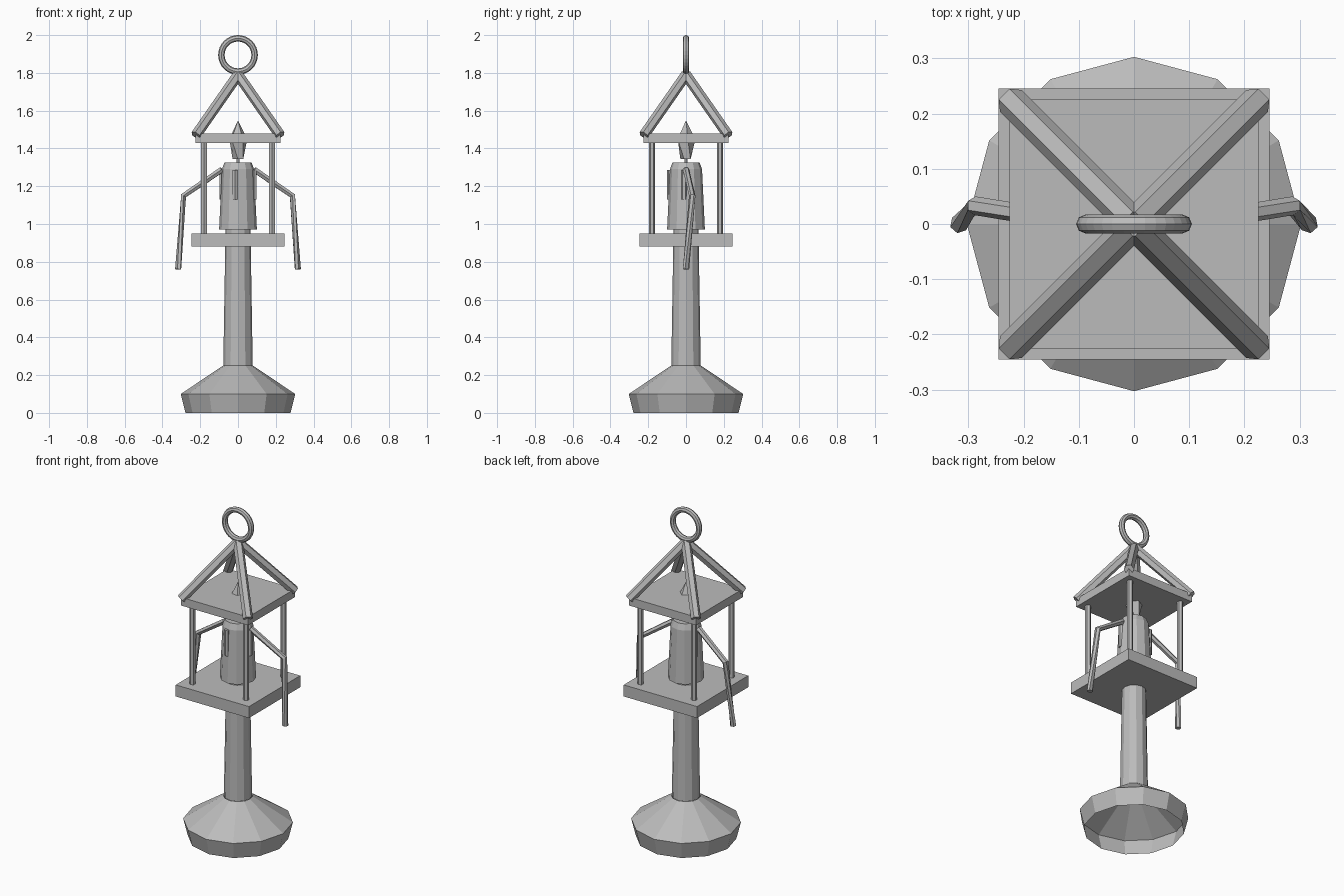
import bpy, bmesh, math
from mathutils import Vector

if "Cube" in bpy.data.objects:
    bpy.data.objects.remove(bpy.data.objects["Cube"])

grey = bpy.data.materials.new("stone_grey")
grey.diffuse_color = (0.5, 0.5, 0.5, 1)
grey.use_nodes = True
grey.node_tree.nodes["Principled BSDF"].inputs["Base Color"].default_value = grey.diffuse_color


def finish(name, bm, fix=True):
    if fix:
        bmesh.ops.recalc_face_normals(bm, faces=bm.faces)
    me = bpy.data.meshes.new(name)
    bm.to_mesh(me)
    bm.free()
    me.materials.append(grey)
    ob = bpy.data.objects.new(name, me)
    bpy.context.collection.objects.link(ob)
    return ob


def loft(name, rings, caps=(True, True), fix=True):
    """Skin a list of equal-length point rings."""
    bm = bmesh.new()
    vs = [[bm.verts.new(p) for p in ring] for ring in rings]
    n = len(vs[0])
    for a, b in zip(vs, vs[1:]):
        for i in range(n):
            j = (i + 1) % n
            bm.faces.new((a[i], a[j], b[j], b[i]))
    if caps[0]:
        bm.faces.new(vs[0][::-1])
    if caps[1]:
        bm.faces.new(vs[-1])
    return finish(name, bm, fix)


def circle(r, z, n=12, turn=0.0):
    return [(r * math.cos(turn + math.tau * i / n),
             r * math.sin(turn + math.tau * i / n), z) for i in range(n)]


def lathe(name, profile, n=12, caps=(True, True), fix=True):
    return loft(name, [circle(r, z, n) for r, z in profile], caps, fix)


def tube(name, points, r, n=6):
    """Polygonal bar along a path, with mitred joints."""
    pts = [Vector(p) for p in points]
    rings = []
    for i, p in enumerate(pts):
        d0 = (p - pts[max(i - 1, 0)]).normalized()
        d1 = (pts[min(i + 1, len(pts) - 1)] - p).normalized()
        d = (d0 + d1).normalized()
        side = d.cross(Vector((0, 0, 1)))
        side = side.normalized() if side.length > 0.01 else Vector((0, 1, 0))
        up = side.cross(d)
        rings.append([p + r * (math.cos(math.tau * k / n) * side
                               + math.sin(math.tau * k / n) * up) for k in range(n)])
    return loft(name, rings)


def slab(name, half, z0, z1):
    sq = [(-half, -half), (half, -half), (half, half), (-half, half)]
    return loft(name, [[(x, y, z) for x, y in sq] for z in (z0, z1)])


# hollow foot, open underneath, and the tapered column
lathe("foot", [(0.278, 0), (0.303, 0.1), (0.08, 0.25)], caps=(False, False), fix=False)
lathe("column", [(0.078, 0.25), (0.066, 0.98)])

# lantern floor and ceiling
slab("floor_plate", 0.246, 0.88, 0.95)
slab("ceiling_plate", 0.226, 1.43, 1.48)

# corner posts and sloping roof beams
for sx in (-1, 1):
    for sy in (-1, 1):
        tube("post", [(sx * 0.18, sy * 0.18, 0.94), (sx * 0.18, sy * 0.18, 1.44)], 0.017)
        tube("roof_beam", [(sx * 0.223, sy * 0.223, 1.47), (0, 0, 1.79)], 0.028)

# hanging ring
bpy.ops.mesh.primitive_torus_add(major_radius=0.088, minor_radius=0.017,
                                 major_segments=32, minor_segments=8,
                                 location=(0, 0, 1.895), rotation=(math.pi / 2, 0, 0))
ring = bpy.context.object
ring.name = "hanging_ring"
ring.data.materials.append(grey)

# candle, wick and wax drips
lathe("candle", [(0.1, 0.97), (0.085, 1.29), (0.072, 1.325)])
lathe("wick", [(0.008, 1.32), (0.008, 1.37)], 6)
for x, y in ((-0.015, -0.085), (-0.085, 0.03), (0.085, -0.01)):
    tube("wax_drip", [(x, y, 1.13), (x, y, 1.285)], 0.015)

# twisted faceted flame
loft("flame", [circle(0.03, 1.345, 5, 0.9), circle(0.05, 1.45, 5, 0.2),
               circle(0.002, 1.545, 5, 0.2)])

# bent arms at both sides
for s in (-1, 1):
    tube("arm", [(s * 0.085, 0.0, 1.288), (s * 0.288, 0.033, 1.15),
                 (s * 0.317, 0.0, 0.76)], 0.017)
